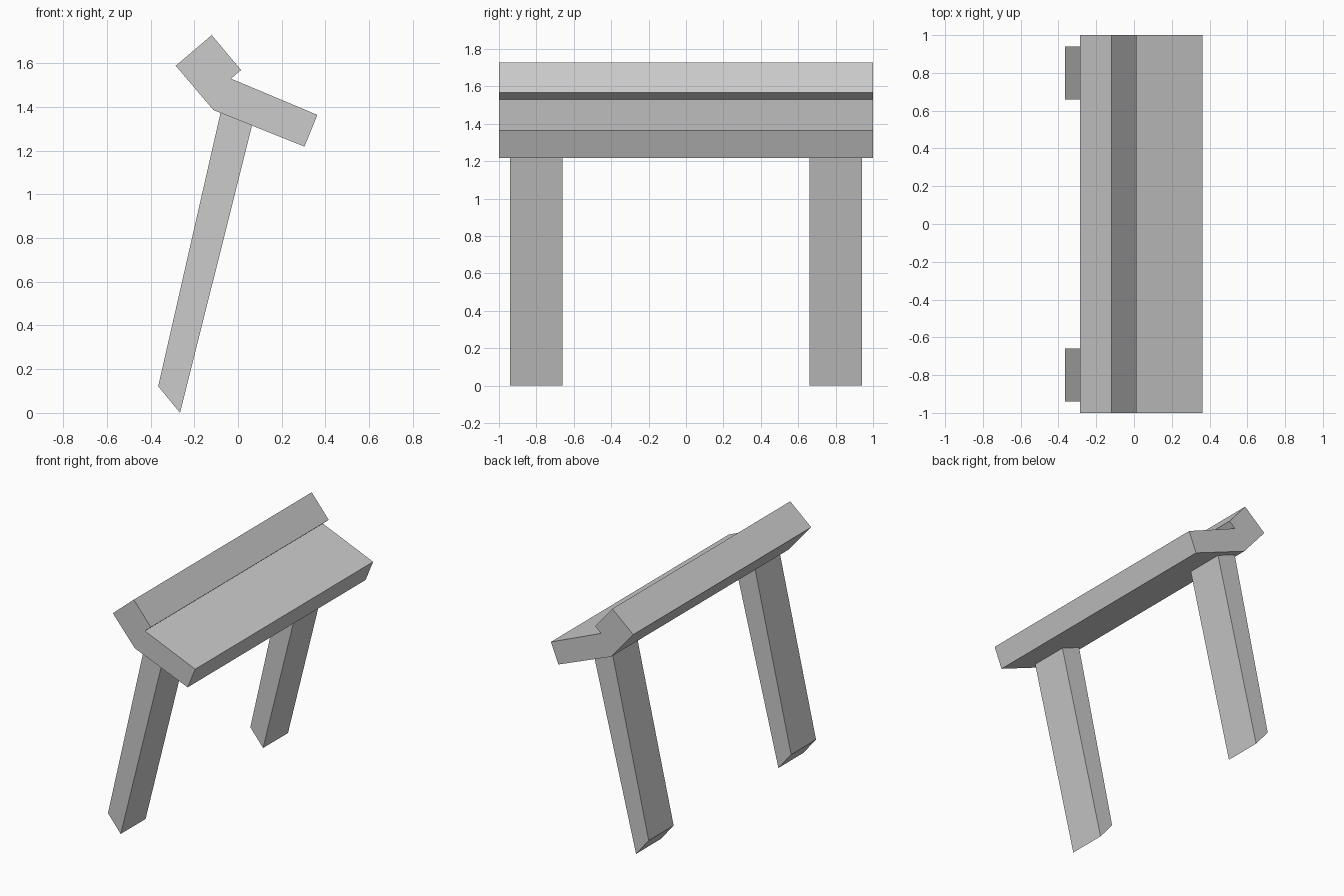
import bpy
import bmesh

if "Cube" in bpy.data.objects:
    bpy.data.objects.remove(bpy.data.objects["Cube"])


def extrude_profile(name, profile, y0, y1):
    """Extrude an (x, z) outline along y into a closed solid."""
    bm = bmesh.new()
    face = bm.faces.new([bm.verts.new((x, y0, z)) for x, z in profile])
    ext = bmesh.ops.extrude_face_region(bm, geom=[face], use_keep_orig=True)
    verts = [v for v in ext["geom"] if isinstance(v, bmesh.types.BMVert)]
    bmesh.ops.translate(bm, verts=verts, vec=(0, y1 - y0, 0))
    bmesh.ops.recalc_face_normals(bm, faces=bm.faces)
    mesh = bpy.data.meshes.new(name)
    bm.to_mesh(mesh)
    bm.free()
    obj = bpy.data.objects.new(name, mesh)
    bpy.context.collection.objects.link(obj)
    return obj


# Sloped seat with a raised lip along its back edge
seat_profile = [(-0.285, 1.588), (-0.12, 1.728), (0.014, 1.568), (-0.032, 1.529),
                (0.363, 1.363), (0.304, 1.218), (-0.112, 1.385)]
extrude_profile("seat", seat_profile, -1.0, 1.0)

# Two slanted legs, top ends meeting the underside of the seat
leg_profile = [(-0.365, 0.122), (-0.265, 0.0), (0.064, 1.315), (-0.08, 1.372)]
for name, y in (("front_leg", -0.8), ("rear_leg", 0.8)):
    extrude_profile(name, leg_profile, y - 0.14, y + 0.14)
